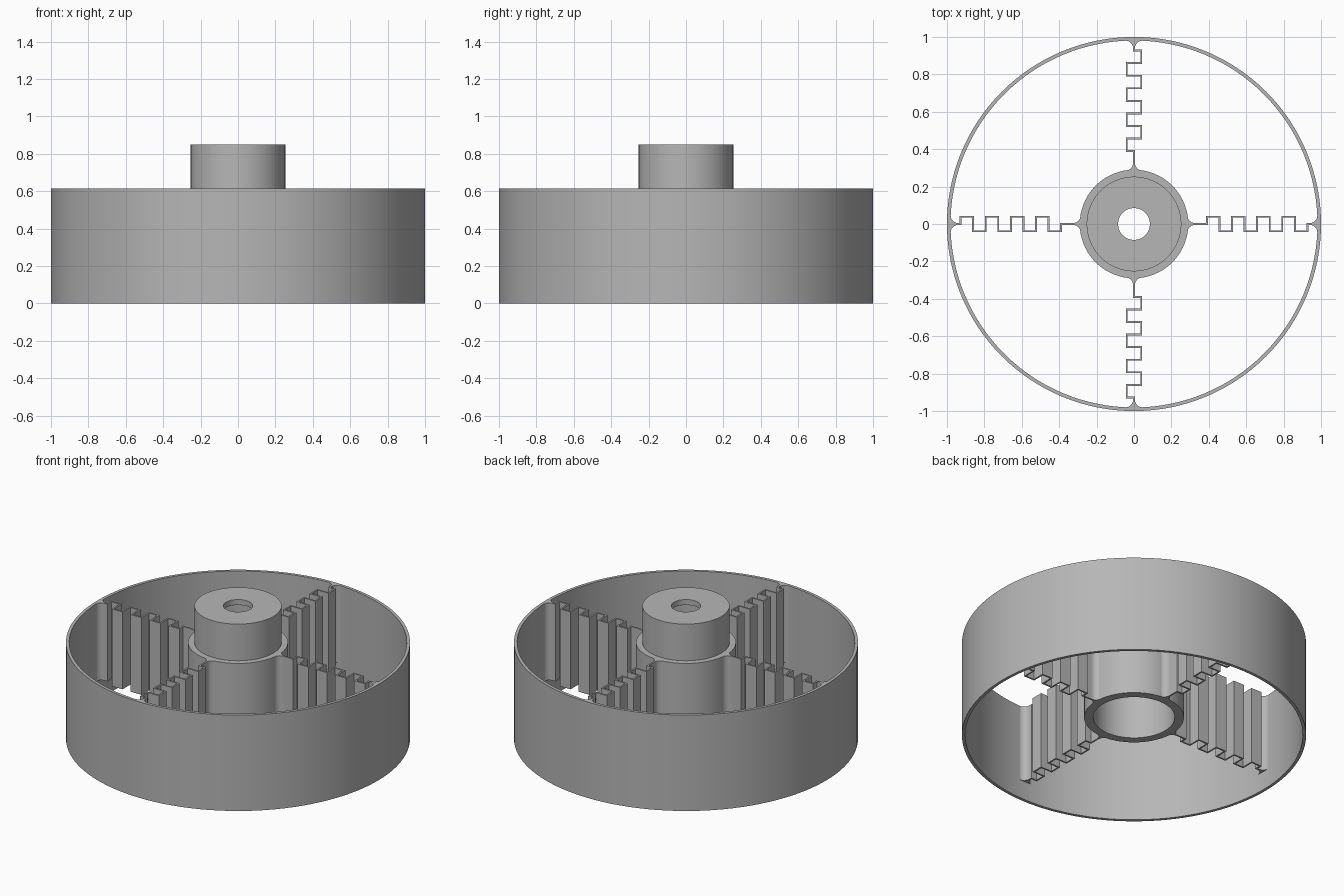
import bpy, bmesh, math
from mathutils import Matrix, Vector

if "Cube" in bpy.data.objects:
    bpy.data.objects.remove(bpy.data.objects["Cube"], do_unlink=True)

TOP = 0.615        # top of rim, hub and spokes
WEB_BOTTOM = 0.12  # underside of hub and spokes
HALF = 0.005       # half thickness of a spoke wall
SIDES = 128

grey = bpy.data.materials.new("plain_grey")
grey.use_nodes = True
colour = (0.47, 0.47, 0.47, 1)
grey.diffuse_color = colour
grey.node_tree.nodes["Principled BSDF"].inputs["Base Color"].default_value = colour


def finish(name, bm):
    bmesh.ops.recalc_face_normals(bm, faces=bm.faces)
    mesh = bpy.data.meshes.new(name)
    bm.to_mesh(mesh)
    bm.free()
    mesh.materials.append(grey)
    obj = bpy.data.objects.new(name, mesh)
    bpy.context.collection.objects.link(obj)
    bpy.ops.object.select_all(action="DESELECT")
    obj.select_set(True)
    bpy.context.view_layer.objects.active = obj
    bpy.ops.object.shade_smooth_by_angle(angle=math.radians(30))
    return obj


def lathe(name, profile):
    """Turn a closed (radius, height) profile around the z axis."""
    bm = bmesh.new()
    rings = []
    for i in range(SIDES):
        a = 2 * math.pi * i / SIDES
        rings.append([bm.verts.new((r * math.cos(a), r * math.sin(a), z))
                      for r, z in profile])
    n = len(profile)
    for i in range(SIDES):
        a, b = rings[i], rings[(i + 1) % SIDES]
        for j in range(n):
            k = (j + 1) % n
            bm.faces.new((a[j], b[j], b[k], a[k]))
    return finish(name, bm)


def prism(name, outline, angle):
    """Raise a flat outline to the web height, turned about z."""
    bm = bmesh.new()
    face = bm.faces.new([bm.verts.new((x, y, WEB_BOTTOM)) for x, y in outline])
    raised = bmesh.ops.extrude_face_region(bm, geom=[face])["geom"]
    verts = [v for v in raised if isinstance(v, bmesh.types.BMVert)]
    bmesh.ops.translate(bm, verts=verts, vec=(0, 0, TOP - WEB_BOTTOM))
    bmesh.ops.rotate(bm, verts=bm.verts, matrix=Matrix.Rotation(angle, 3, "Z"))
    return finish(name, bm)


def thicken(path):
    """Mitred outline around a path made of right-angle steps."""
    pts = [Vector(p) for p in path]
    left, right = [], []
    for i, p in enumerate(pts):
        before = (p - pts[i - 1]).normalized() if i else None
        after = (pts[i + 1] - p).normalized() if i < len(pts) - 1 else None
        dirs = [d for d in (before, after) if d is not None]
        normals = [Vector((-d.y, d.x)) for d in dirs]
        offset = normals[0]
        if len(normals) == 2 and abs(normals[0].dot(normals[1])) < 0.5:
            offset = normals[0] + normals[1]
        left.append(p + offset * HALF)
        right.append(p - offset * HALF)
    return left + right[::-1]


def flare(base, wall, radius, sign):
    """Concave fillet from a curved wall down to the spoke thickness."""
    steps = 8
    upper = []
    for i in range(steps + 1):
        a = math.pi / 2 * i / steps
        x = wall + sign * radius * (1 - math.cos(a))
        y = HALF + radius * (1 - math.sin(a))
        upper.append((x, y))
    lower = [(x, -y) for x, y in reversed(upper)]
    return [(base, HALF + radius)] + upper + lower + [(base, -HALF - radius)]


# Thin outer rim
lathe("outer_rim", [(1, 0), (1, TOP), (0.981, TOP), (0.981, 0)])

# Hollow hub with a raised collar and a pierced cap
lathe("hub", [(0.29, WEB_BOTTOM), (0.29, TOP), (0.253, TOP), (0.253, 0.85),
              (0.085, 0.85), (0.085, 0.815), (0.237, 0.815), (0.237, WEB_BOTTOM)])

# Square-wave path of one spoke
first, last, teeth, swing = 0.39, 0.927, 8, 0.039
pitch = (last - first) / teeth
wave = [(0.28, 0), (first, 0)]
for t in range(teeth):
    y = swing if t % 2 == 0 else -swing
    wave += [(first + t * pitch, y), (first + (t + 1) * pitch, y)]
wave += [(last, 0), (0.985, 0)]

# Four spokes with fillets at both ends
for i, side in enumerate(("left", "back", "right", "front")):
    turn = i * math.pi / 2
    prism(side + "_spoke", thicken(wave), turn)
    prism(side + "_hub_fillet", flare(0.265, 0.286, 0.04, 1), turn)
    prism(side + "_rim_fillet", flare(0.988, 0.98, 0.04, -1), turn)
